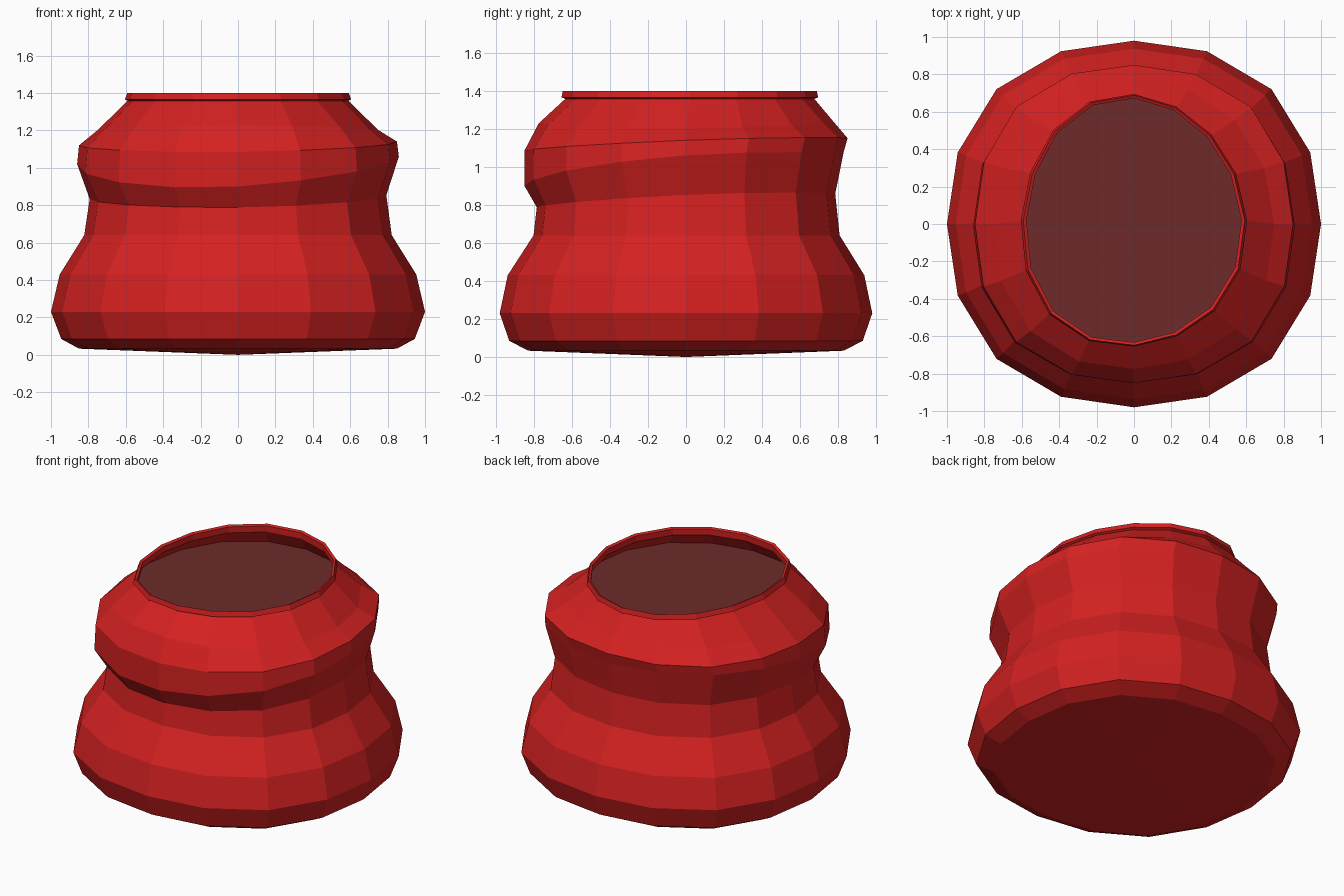
import bpy, bmesh, math

if "Cube" in bpy.data.objects:
    bpy.data.objects.remove(bpy.data.objects["Cube"])

SIDES = 16


def material(name, rgb):
    m = bpy.data.materials.new(name)
    m.diffuse_color = (*rgb, 1)
    m.use_nodes = True
    m.node_tree.nodes["Principled BSDF"].inputs["Base Color"].default_value = m.diffuse_color
    return m


red = material("red glaze", (0.66, 0.015, 0.015))
brown = material("dark brown red", (0.155, 0.024, 0.024))


def ring(bm, rx, ry, cy, z, full=0.04, skew=0, back=0, right=0, sides=0, twist=0):
    # elliptical ring, fuller or skewed on the diagonals, with a tilting height
    out = []
    for i in range(SIDES):
        a = 2 * math.pi * i / SIDES
        c, s, d = math.cos(a), math.sin(a), math.sin(2 * a)
        k = 1 + full * d * d - skew * d * (c + s)
        h = z + back * s + right * c + sides * math.cos(2 * a) + twist * d
        out.append(bm.verts.new((rx * c * k, cy + ry * s * k, h)))
    return out


def lathe(name, rows, mat, start=None, end=None):
    bm = bmesh.new()
    rings = [ring(bm, *r) for r in rows]
    for lo, hi in zip(rings, rings[1:]):
        for i in range(SIDES):
            j = (i + 1) % SIDES
            bm.faces.new((lo[i], lo[j], hi[j], hi[i]))
    if start is not None:
        v = bm.verts.new((0, 0, start))
        for i in range(SIDES):
            bm.faces.new((v, rings[0][(i + 1) % SIDES], rings[0][i]))
    if end is not None:
        v = bm.verts.new((0, 0, end))
        for i in range(SIDES):
            bm.faces.new((v, rings[-1][i], rings[-1][(i + 1) % SIDES]))
    me = bpy.data.meshes.new(name)
    bm.to_mesh(me)
    bm.free()
    me.materials.append(mat)
    ob = bpy.data.objects.new(name, me)
    bpy.context.collection.objects.link(ob)
    return ob


# pot: belly, waist, tilted bulge, shoulder, lip and inner wall
# rx, ry, centre y, z, fullness, skew, back tilt, right tilt, side lift, twist
lathe("pot_body", [
    (0.85, 0.83, 0, 0.033),
    (0.945, 0.93, 0, 0.085),
    (1.00, 0.98, 0, 0.23),
    (0.953, 0.938, 0, 0.43),
    (0.822, 0.805, 0.003, 0.64),
    (0.793, 0.785, 0, 0.833, 0.04, 0, 0.035, 0.01, 0.01),
    (0.86, 0.84, -0.01, 1.015, 0.045, 0.003, 0.09, 0.02, 0.025, -0.015),
    (0.85, 0.85, 0, 1.124, 0.045, 0.003, 0.033, 0.01, 0.006),
    (0.75, 0.775, 0, 1.218, 0.03, 0.012, 0.005, 0, -0.016),
    (0.59, 0.655, 0.02, 1.358, 0.01, 0.033),
    (0.605, 0.675, 0.02, 1.366, 0.01, 0.033),
    (0.592, 0.668, 0.02, 1.40, 0.01, 0.033),
    (0.575, 0.653, 0.02, 1.392, 0.01, 0.033),
    (0.578, 0.655, 0.02, 1.35, 0.01, 0.033),
    (0.685, 0.73, 0.01, 1.25, 0.02, 0.02),
], red, start=0.0)

# dark filling just under the rim
lathe("pot_filling", [(0.688, 0.733, 0.01, 1.252, 0.02, 0.02)], brown, end=1.25)
